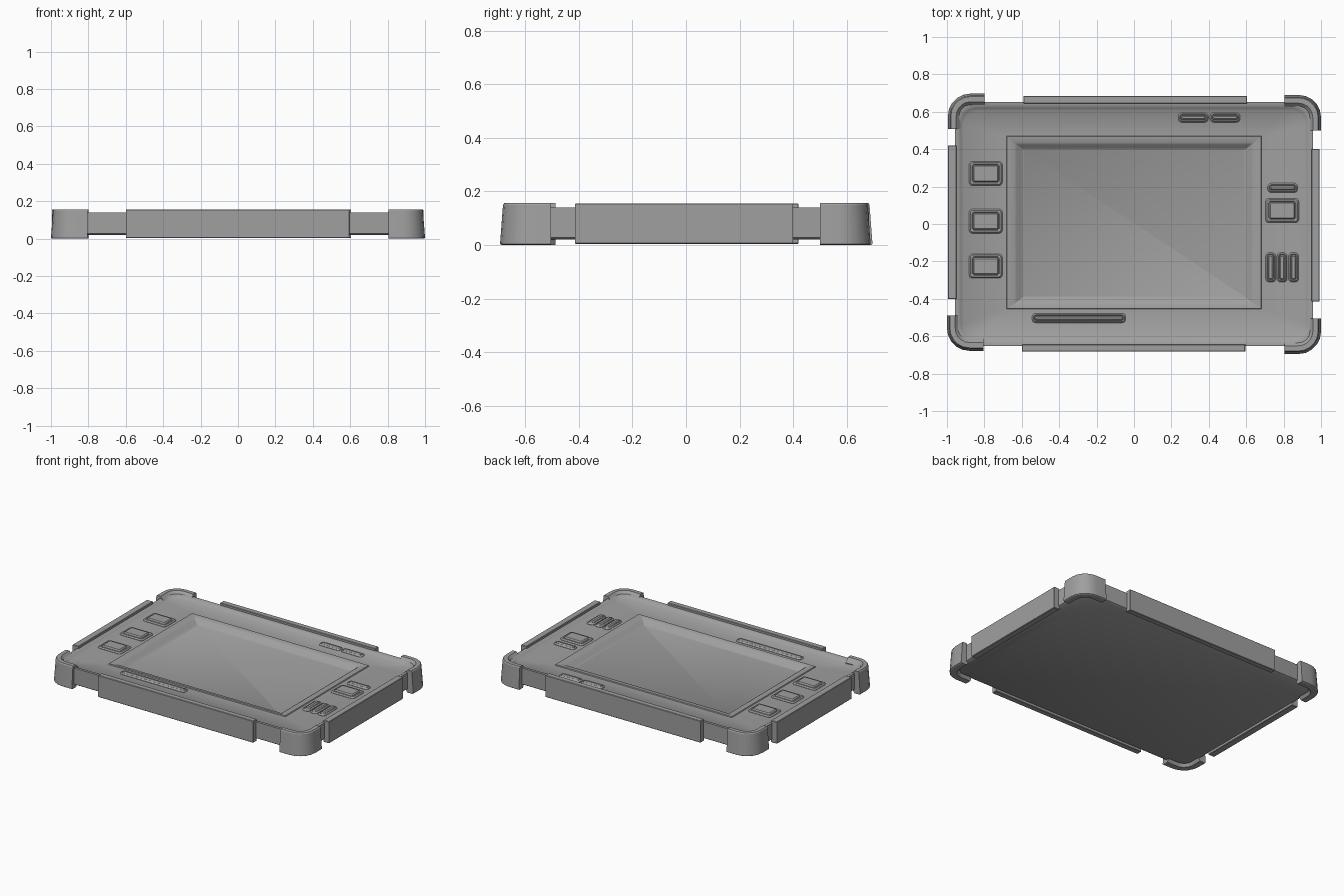
import bpy, bmesh, math

if "Cube" in bpy.data.objects:
    bpy.data.objects.remove(bpy.data.objects["Cube"])

grey = bpy.data.materials.new("dark_grey")
grey.diffuse_color = (0.35, 0.35, 0.35, 1)
grey.use_nodes = True
grey.node_tree.nodes["Principled BSDF"].inputs["Base Color"].default_value = grey.diffuse_color


def finish(name, bm, angle):
    bmesh.ops.recalc_face_normals(bm, faces=bm.faces)
    mesh = bpy.data.meshes.new(name)
    bm.to_mesh(mesh)
    bm.free()
    mesh.materials.append(grey)
    ob = bpy.data.objects.new(name, mesh)
    bpy.context.collection.objects.link(ob)
    bpy.ops.object.select_all(action='DESELECT')
    bpy.context.view_layer.objects.active = ob
    ob.select_set(True)
    bpy.ops.object.shade_smooth_by_angle(angle=math.radians(angle))
    return ob


def rounded_rect(hx, hy, r, cx, cy, n):
    pts = []
    for q, (sx, sy) in enumerate([(1, 1), (-1, 1), (-1, -1), (1, -1)]):
        for i in range(n + 1):
            a = math.pi / 2 * (q + i / n)
            pts.append((cx + sx * (hx - r) + r * math.cos(a),
                        cy + sy * (hy - r) + r * math.sin(a)))
    return pts


def skin(name, rings, angle=25):
    """Skin a list of closed rings and cap the first and last."""
    bm = bmesh.new()
    rows = [[bm.verts.new(p) for p in ring] for ring in rings]
    for a, b in zip(rows, rows[1:]):
        for i in range(len(a)):
            j = (i + 1) % len(a)
            bm.faces.new((a[i], a[j], b[j], b[i]))
    bm.faces.new(rows[0])
    bm.faces.new(rows[-1])
    return finish(name, bm, angle)


def stack(name, layers, cx=0, n=6, angle=25):
    """Layers of (half x, half y, corner radius, z, centre y)."""
    return skin(name, [[(x, y, z) for x, y in rounded_rect(hx, hy, r, cx, cy, n)]
                       for hx, hy, r, z, cy in layers], angle)


# Body: raised rim, sunken face, screen frame and sloped screen recess
FACE = 0.122
stack("body", [
    (0.945, 0.64, 0.09, 0.020, 0),
    (0.957, 0.652, 0.10, 0.028, 0),
    (0.957, 0.652, 0.10, 0.14, 0),
    (0.938, 0.633, 0.09, 0.14, 0),
    (0.925, 0.619, 0.085, 0.131, 0),
    (0.912, 0.606, 0.08, FACE, 0),
    (0.682, 0.462, 0.003, FACE, 0.008),
    (0.679, 0.459, 0.003, FACE + 0.006, 0.008),
    (0.640, 0.432, 0.003, FACE + 0.004, 0.003),
    (0.628, 0.422, 0.003, FACE - 0.002, 0.003),
    (0.605, 0.404, 0.003, FACE - 0.022, 0.003),
    (0.590, 0.392, 0.003, FACE - 0.03, 0.003),
], angle=42)


# Buttons and slots: bevelled rim, thin groove and a raised cap
def button(name, x, y, w, h, inset):
    hx, hy = w / 2, h / 2
    layers = [(0, 0.018, -0.005), (0, 0.018, 0.002), (0.007, 0.014, 0.010),
              (inset - 0.007, 0.009, 0.010), (inset - 0.002, 0.007, 0.006),
              (inset, 0.006, 0.013), (inset + 0.004, 0.004, 0.017)]
    stack(name, [(hx - d, hy - d, r, FACE + z, y) for d, r, z in layers], cx=x, n=3)


for i, y in enumerate([0.27, 0.015, -0.225]):
    button(f"left_button_{i + 1}", -0.793, y, 0.178, 0.13, 0.022)
button("right_button", 0.792, 0.072, 0.178, 0.13, 0.022)
button("right_bar", 0.795, 0.193, 0.16, 0.05, 0.015)
for i in range(3):
    button(f"speaker_bar_{i + 1}", 0.731 + 0.061 * i, -0.232, 0.054, 0.157, 0.015)
for i, x in enumerate([0.317, 0.487]):
    button(f"top_bar_{i + 1}", x, 0.569, 0.16, 0.05, 0.015)
button("lower_slot", -0.295, -0.503, 0.50, 0.05, 0.015)


# Side bumpers
def bumper(name, x0, x1, y0, y1):
    hx, hy, cy = (x1 - x0) / 2, (y1 - y0) / 2, (y0 + y1) / 2
    stack(name, [(hx - d, hy - d, 0.001, z, cy) for d, z in
                 [(0.003, 0.004), (0, 0.007), (0, 0.153), (0.003, 0.156)]],
          cx=(x0 + x1) / 2, n=1)


bumper("front_bumper", -0.60, 0.595, -0.682, -0.643)
bumper("back_bumper", -0.59, 0.605, 0.645, 0.684)
bumper("left_bumper", -0.995, -0.948, -0.40, 0.42)
bumper("right_bumper", 0.948, 0.992, -0.415, 0.40)


# Corner guards: one flared section swept round each corner
SECTION = [(0.0, 0.004), (0.002, 0.03), (0.011, 0.150), (0.016, 0.157),
           (0.044, 0.157), (0.058, 0.142), (0.072, 0.128), (0.072, 0.026),
           (0.058, 0.018), (0.046, 0.0), (0.006, 0.0)]


def corner_guard(name, sx, sy, tip_x, tip_y, r=0.12, n=5):
    path = [(tip_x, tip_y - 0.19, 0)]
    for i in range(n + 1):
        a = math.pi / 2 * i / n
        path.append((tip_x - r + r * math.cos(a), tip_y - r + r * math.sin(a), a))
    path.append((tip_x - 0.195, tip_y, math.pi / 2))
    skin(name, [[(sx * (x - d * math.cos(a)), sy * (y - d * math.sin(a)), z)
                 for d, z in SECTION] for x, y, a in path])


corner_guard("front_left_corner", -1, -1, 1.0, 0.678)
corner_guard("front_right_corner", 1, -1, 1.0, 0.695)
corner_guard("back_left_corner", -1, 1, 0.995, 0.697)
corner_guard("back_right_corner", 1, 1, 1.0, 0.69)
